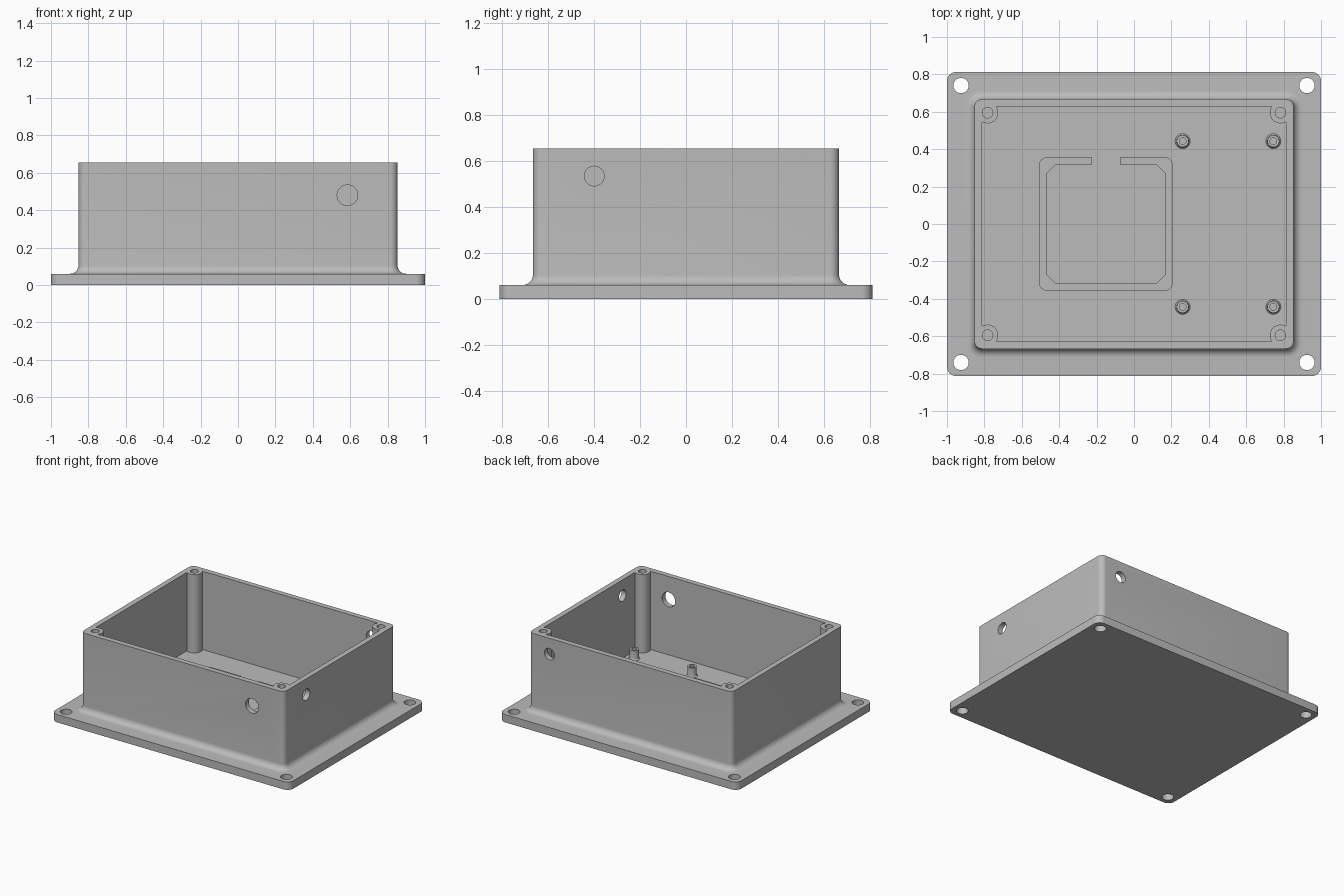
import bpy, bmesh, math

if "Cube" in bpy.data.objects:
    bpy.data.objects.remove(bpy.data.objects["Cube"], do_unlink=True)

grey = bpy.data.materials.new("light_grey_plastic")
grey.use_nodes = True
grey.diffuse_color = (0.5, 0.5, 0.5, 1)
grey.node_tree.nodes["Principled BSDF"].inputs["Base Color"].default_value = (0.5, 0.5, 0.5, 1)

TOP, FLOOR, FLANGE = 0.655, 0.06, 0.06
SIDES = [(sx, sy) for sx in (-1, 1) for sy in (-1, 1)]


def rounded_rect(hx, hy, r, z, steps=8, cx=0.0, cy=0.0):
    """Loop of points around a rectangle with rounded (or chamfered) corners."""
    points = []
    for i, (sx, sy) in enumerate([(1, 1), (-1, 1), (-1, -1), (1, -1)]):
        for k in range(steps + 1):
            a = (i + k / steps) * math.pi / 2
            points.append((cx + sx * (hx - r) + r * math.cos(a),
                           cy + sy * (hy - r) + r * math.sin(a), z))
    return points


def circle(x, y, r, z, steps=32):
    return [(x + r * math.cos(2 * math.pi * k / steps),
             y + r * math.sin(2 * math.pi * k / steps), z) for k in range(steps)]


def loft(bm, loops):
    """Skin matching loops in order and cap both ends."""
    rings = [[bm.verts.new(p) for p in loop] for loop in loops]
    n = len(rings[0])
    for a, b in zip(rings, rings[1:]):
        for k in range(n):
            bm.faces.new((a[k], a[(k + 1) % n], b[(k + 1) % n], b[k]))
    bm.faces.new(rings[0][::-1])
    bm.faces.new(rings[-1])


def make(name, solids):
    """One object from a list of lofted solids."""
    bm = bmesh.new()
    for loops in solids:
        loft(bm, loops)
    bmesh.ops.recalc_face_normals(bm, faces=bm.faces[:])
    mesh = bpy.data.meshes.new(name)
    bm.to_mesh(mesh)
    bm.free()
    mesh.materials.append(grey)
    obj = bpy.data.objects.new(name, mesh)
    bpy.context.collection.objects.link(obj)
    return obj


def select(obj):
    bpy.ops.object.select_all(action="DESELECT")
    obj.select_set(True)
    bpy.context.view_layer.objects.active = obj


def combine(obj, tool, operation):
    tool.hide_render = True
    select(obj)
    mod = obj.modifiers.new(operation.lower(), "BOOLEAN")
    mod.operation, mod.solver, mod.object = operation, "EXACT", tool
    bpy.ops.object.modifier_apply(modifier=mod.name)
    bpy.data.objects.remove(tool, do_unlink=True)


def smooth(obj):
    select(obj)
    bpy.ops.object.shade_smooth_by_angle(angle=math.radians(30))


def rod(x, y, r, z0, z1):
    return [circle(x, y, r, z0), circle(x, y, r, z1)]


def side_rod(axis, u, z, r, v0, v1):
    """Cylinder along x or y, for holes through a wall."""
    ends = []
    for v in (v0, v1):
        ring = circle(u, z, r, v)
        ends.append([(c, a, b) if axis == "x" else (a, c, b) for a, b, c in ring])
    return ends


# Open box with mounting flange and a fillet where they meet
BX, BY, BR, FILLET, WALL = 0.853, 0.667, 0.04, 0.045, 0.04
profile = [rounded_rect(1, 0.813, 0.05, 0), rounded_rect(1, 0.813, 0.05, FLANGE)]
for k in range(9):
    a = k / 8 * math.pi / 2
    grow = FILLET * (1 - math.sin(a))
    profile.append(rounded_rect(BX + grow, BY + grow, BR + grow,
                                FLANGE + FILLET * (1 - math.cos(a))))
profile += [rounded_rect(BX, BY, BR, TOP),
            rounded_rect(BX - WALL, BY - WALL, 0.01, TOP),
            rounded_rect(BX - WALL, BY - WALL, 0.01, FLOOR)]
box = make("enclosure_box", [profile])

# Corner screw columns
combine(box, make("corner_columns", [rod(sx * 0.783, sy * 0.595, 0.057, 0.03, TOP)
                                     for sx, sy in SIDES]), "UNION")

# Screw holes, flange holes and cable holes
holes = [rod(sx * 0.783, sy * 0.595, 0.028, 0.3, TOP + 0.1) for sx, sy in SIDES]
holes += [rod(sx * 0.925, sy * 0.74, 0.041, -0.1, 0.2) for sx, sy in SIDES]
holes += [side_rod("y", 0.585, 0.48, 0.055, -0.75, -0.55),
          side_rod("y", 0.68, 0.535, 0.043, 0.55, 0.75),
          side_rod("x", -0.4, 0.535, 0.043, 0.75, 0.95)]
combine(box, make("hole_cutters", holes), "DIFFERENCE")
smooth(box)

# Low retaining frame on the floor, open at the back
CX = -0.15
frame = make("retaining_frame", [[rounded_rect(0.357, 0.356, 0.04, z, 8, CX)
                                  for z in (FLOOR - 0.01, 0.1)]])
combine(frame, make("frame_opening", [[rounded_rect(0.317, 0.317, 0.048, z, 1, CX)
                                       for z in (0, 0.2)]]), "DIFFERENCE")
combine(frame, make("frame_gap", [[rounded_rect(0.075, 0.1, 0.01, z, 2, CX, 0.36)
                                   for z in (0, 0.2)]]), "DIFFERENCE")
smooth(frame)

# Circuit board standoffs with flared feet and screw holes
for x, side in ((0.26, "inner"), (0.745, "outer")):
    for y, end in ((-0.443, "front"), (0.443, "back")):
        steps = [(0.04, FLOOR - 0.01), (0.04, FLOOR), (0.034, 0.066), (0.032, 0.075),
                 (0.032, 0.133), (0.018, 0.133), (0.018, 0.07)]
        smooth(make(f"standoff_{side}_{end}", [[circle(x, y, r, z) for r, z in steps]]))
